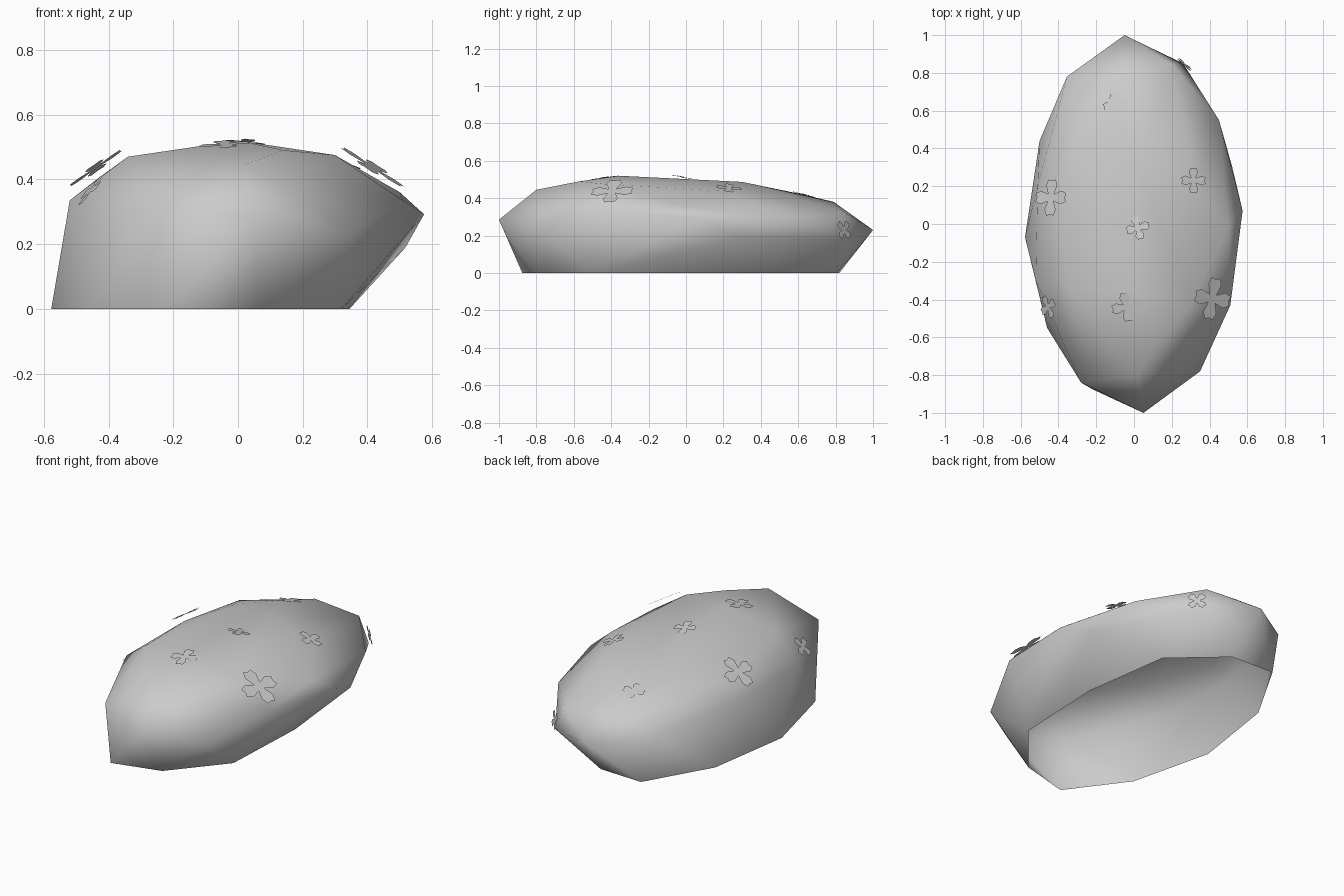
import bpy
import bmesh
from math import cos, sin, radians
from mathutils import Vector, Matrix

# Remove the default object
default_cube = bpy.data.objects.get("Cube")
if default_cube:
    bpy.data.objects.remove(default_cube, do_unlink=True)


def make_material(name, colour):
    material = bpy.data.materials.new(name)
    material.use_nodes = True
    material.diffuse_color = colour
    shader = material.node_tree.nodes["Principled BSDF"]
    shader.inputs["Base Color"].default_value = colour
    shader.inputs["Roughness"].default_value = 0.8
    return material


def make_object(name, bm, material, smooth):
    mesh = bpy.data.meshes.new(name)
    for face in bm.faces:
        face.smooth = smooth
    bm.to_mesh(mesh)
    bm.free()
    mesh.materials.append(material)
    obj = bpy.data.objects.new(name, mesh)
    bpy.context.collection.objects.link(obj)
    return obj


grey = make_material("stone grey", (0.6, 0.6, 0.6, 1))

# Leaning stone dome: ground outline, widest ring and crown joined by a hull
ground = [
    (0.32, -0.5), (0.345, 0.04), (0.27, 0.56), (-0.01, 0.81), (-0.28, 0.82),
    (-0.5, 0.44), (-0.577, -0.07), (-0.46, -0.55), (-0.22, -0.875),
    (0.065, -0.8),
]
waist = [
    (0.51, -0.43, 0.335), (0.575, 0.07, 0.292), (0.518, 0.31, 0.19),
    (0.45, 0.55, 0.29), (0.26, 0.85, 0.18), (-0.05, 1, 0.23),
    (-0.355, 0.78, 0.28), (-0.51, 0.2, 0.32), (-0.52, -0.3, 0.335),
    (-0.28, -0.84, 0.325), (0.05, -1, 0.285), (0.35, -0.78, 0.23),
]
crown = [
    (0.02, -0.8, 0.445), (-0.34, -0.35, 0.47), (0, -0.36, 0.52),
    (0.14, -0.57, 0.49), (0.3, -0.43, 0.475), (0.5, -0.02, 0.36),
    (0.32, 0.22, 0.437), (0.02, 0.3, 0.487), (0.2, 0.845, 0.325),
    (-0.05, 0.79, 0.38), (-0.12, 0.6, 0.425), (-0.27, 0.35, 0.455),
    (-0.34, 0.5, 0.405), (-0.43, 0.12, 0.405),
]

dome = bmesh.new()
for point in [(x, y, 0) for x, y in ground] + waist + crown:
    dome.verts.new(point)
bmesh.ops.convex_hull(dome, input=dome.verts[:])

# Leave the underside open
underside = [f for f in dome.faces if all(v.co.z < 0.001 for v in f.verts)]
bmesh.ops.delete(dome, geom=underside, context="FACES")
bmesh.ops.delete(dome, geom=[v for v in dome.verts if not v.link_faces],
                 context="VERTS")
bmesh.ops.recalc_face_normals(dome, faces=dome.faces[:])
if sum(f.normal.z * f.calc_area() for f in dome.faces) < 0:
    bmesh.ops.reverse_faces(dome, faces=dome.faces[:])
make_object("stone_dome", dome, grey, True)

# Flat flower with four notched petals: angle and reach of one petal's outline
petal = [(-45, 0.26), (-29, 0.74), (-13, 1), (0, 0.9), (13, 1), (29, 0.74)]


def make_flower(name, place, facing, radius, spin):
    bm = bmesh.new()
    centre = bm.verts.new((0, 0, 0))
    outline = []
    for quarter in range(4):
        for angle, reach in petal:
            turn = radians(angle + 90 * quarter + spin)
            outline.append(bm.verts.new(
                (radius * reach * cos(turn), radius * reach * sin(turn), 0)))
    for i, vert in enumerate(outline):
        bm.faces.new((centre, outline[i - 1], vert))
    tilt = Vector((0, 0, 1)).rotation_difference(Vector(facing).normalized())
    bm.transform(Matrix.Translation(place) @ tilt.to_matrix().to_4x4())
    make_object(name, bm, grey, False)


# Flowers scattered over the dome, each with its own tilt
make_flower("flower_left_large", (0.415, -0.395, 0.438),
            (0.53, -0.12, 0.85), 0.115, 80)
make_flower("flower_right_large", (-0.44, 0.14, 0.435),
            (-0.57, 0.12, 0.82), 0.1, 88)
make_flower("flower_left_small", (0.315, 0.23, 0.455),
            (0.35, 0.1, 1), 0.07, 0)
make_flower("flower_centre", (0.02, -0.02, 0.513),
            (0.05, 0.2, 1), 0.065, 15)
make_flower("flower_front", (-0.04, -0.44, 0.509),
            (-0.05, -0.15, 1), 0.08, 10)
make_flower("flower_back", (-0.1, 0.63, 0.42),
            (-0.05, 0.25, 1), 0.065, 10)
make_flower("flower_right_front", (-0.455, -0.44, 0.367),
            (-0.75, -0.15, 0.65), 0.065, 30)
make_flower("flower_back_edge", (0.268, 0.845, 0.23),
            (0.64, 0.72, 0.15), 0.058, 5)
